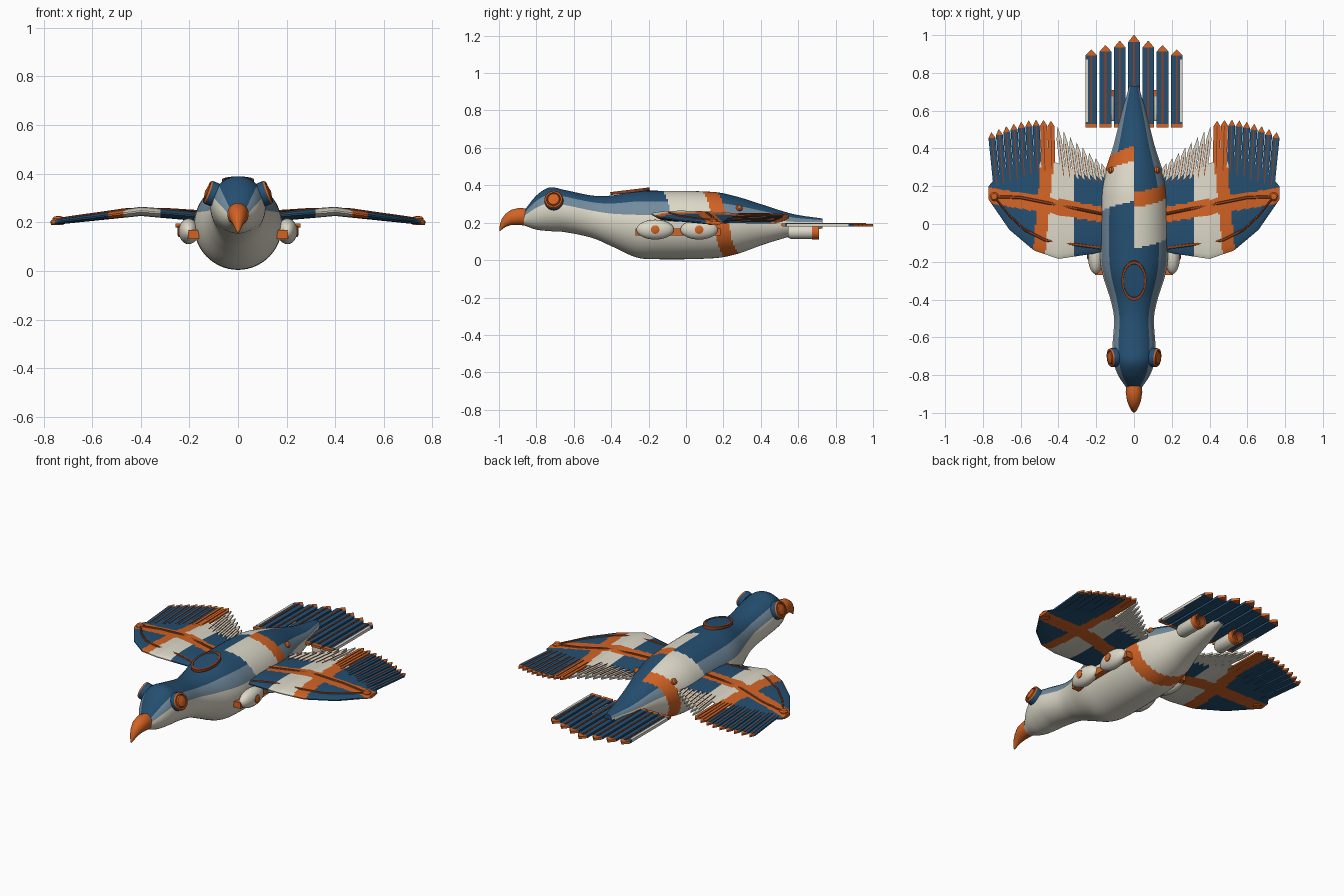
import bpy, bmesh, math
from mathutils import Vector, Matrix

if "Cube" in bpy.data.objects:
    bpy.data.objects.remove(bpy.data.objects["Cube"])

BLUE, SLATE, CREAM, ORANGE, RUST = range(5)
MATS = []
for name, col in (("deep blue", (0.018, 0.078, 0.165)), ("slate grey", (0.17, 0.26, 0.34)),
                  ("cream", (0.72, 0.69, 0.58)), ("orange", (0.65, 0.125, 0.018)),
                  ("rust", (0.27, 0.055, 0.014))):
    m = bpy.data.materials.new(name)
    m.diffuse_color = (*col, 1)
    m.use_nodes = True
    m.node_tree.nodes["Principled BSDF"].inputs["Base Color"].default_value = m.diffuse_color
    MATS.append(m)


def finish(name, bm, rule=None, mirror=False, angle=35):
    """Turn a bmesh into an object, colouring faces by an optional rule on their centres."""
    bmesh.ops.recalc_face_normals(bm, faces=bm.faces)
    for f in bm.faces:
        f.smooth = True
        if rule:
            f.material_index = rule(f.calc_center_median())
    me = bpy.data.meshes.new(name)
    bm.to_mesh(me)
    bm.free()
    for m in MATS:
        me.materials.append(m)
    me.set_sharp_from_angle(angle=math.radians(angle))
    ob = bpy.data.objects.new(name, me)
    bpy.context.collection.objects.link(ob)
    if mirror:
        mod = ob.modifiers.new("mirror", 'MIRROR')
        mod.use_mirror_merge = False
    return ob


def loft(bm, rings, mats=None):
    """Skin closed rings in order and cap both ends; mats gives one colour per segment."""
    mats = mats or [BLUE] * (len(rings) - 1)
    vs = [[bm.verts.new(p) for p in r] for r in rings]
    n = len(vs[0])
    for k in range(len(vs) - 1):
        for i in range(n):
            j = (i + 1) % n
            bm.faces.new((vs[k][i], vs[k][j], vs[k+1][j], vs[k+1][i])).material_index = mats[k]
    bm.faces.new(vs[0]).material_index = mats[0]
    bm.faces.new(vs[-1]).material_index = mats[-1]


def lathe(bm, profile, centre, axis, mats, n=28):
    """Turn (radius, height) points about an axis through centre."""
    M = Matrix.Translation(centre) @ Vector(axis).to_track_quat('Z', 'Y').to_matrix().to_4x4()
    loft(bm, [[M @ Vector((r * math.cos(2*math.pi*i/n), r * math.sin(2*math.pi*i/n), h))
               for i in range(n)] for r, h in profile], mats)


def ellipse(y, zc, w, h, n):
    return [Vector((w * math.sin(2*math.pi*i/n), y, zc + h * math.cos(2*math.pi*i/n)))
            for i in range(n)]


def lerp(tab, x):
    for (a, va), (b, vb) in zip(tab, tab[1:]):
        if x <= b:
            return va + (vb - va) * max(0, (x - a) / (b - a))
    return tab[-1][1]


# ---- body: y, top, bottom, half width
SEC = [(-0.865, .265, .185, .042), (-0.80, .345, .163, .085), (-0.73, .388, .155, .108),
       (-0.65, .375, .15, .114), (-0.5, .345, .118, .106), (-0.4, .345, .075, .125),
       (-0.27, .368, .016, .166), (-0.18, .371, .005, .18), (0.15, .364, .01, .176),
       (0.27, .34, .032, .155), (0.42, .293, .085, .108), (0.57, .247, .13, .07),
       (0.73, .222, .17, .025)]


def section(y):
    i = max(k for k in range(len(SEC) - 1) if SEC[k][0] <= y + 1e-6)
    h = SEC[i+1][0] - SEC[i][0]
    t = (y - SEC[i][0]) / h
    out = []
    for c in (1, 2, 3):
        def slope(k):
            a, b = SEC[max(k-1, 0)], SEC[min(k+1, len(SEC)-1)]
            return (b[c] - a[c]) / (b[0] - a[0])
        p, q = SEC[i][c], SEC[i+1][c]
        out.append(p*(2*t**3-3*t*t+1) + slope(i)*h*(t**3-2*t*t+t)
                   + q*(3*t*t-2*t**3) + slope(i+1)*h*(t**3-t*t))
    top, bot, w = out
    return (top + bot) / 2, w, (top - bot) / 2


def body_paint(c):
    # cream and orange belts wind once round the body; elsewhere blue back, slate flank, cream belly
    zc, w, h = section(min(max(c.y, -0.865), 0.73))
    phi = math.atan2(c.x / w, (c.z - zc) / h) % (2 * math.pi)
    s = c.y - 0.25 * phi / (2 * math.pi)
    if 0.085 < s < 0.165:
        return ORANGE
    if -0.13 < s <= 0.085:
        return CREAM
    deg = math.degrees(min(phi, 2 * math.pi - phi))
    return BLUE if deg < 45 else SLATE if deg < 71 else CREAM


bm = bmesh.new()
N = 160
loft(bm, [ellipse(y, *section(y), 54) for y in (-0.865 + 1.595 * k / N for k in range(N + 1))])
finish("body", bm, body_paint)

# ---- hooked beak
bm = bmesh.new()
loft(bm, [ellipse(*r, 24) for r in ((-0.845, .228, .040, .046), (-0.89, .234, .044, .046),
     (-0.935, .228, .037, .041), (-0.965, .212, .026, .035), (-0.985, .192, .016, .029),
     (-0.995, .172, .007, .017), (-0.998, .157, .002, .003))], [ORANGE] * 6)
finish("beak", bm)

# ---- eyes
bm = bmesh.new()
lathe(bm, [(.05, -.02), (.05, .008), (.046, .016), (.038, .016), (.034, .012), (.03, .018), (.001, .024)],
      (.113, -.707, .320), (1, -.1, .38), [BLUE, ORANGE, ORANGE, RUST, ORANGE, ORANGE])
finish("eye", bm, mirror=True)

# ---- oval canopy plate on the back
bm = bmesh.new()
lathe(bm, [(.066, -.012), (.066, .004), (.056, .004), (.055, .002), (.001, .004)],
      (0, 0, 0), (0, 0, 1), [RUST, RUST, BLUE, BLUE], 40)
bm.transform(Matrix.Translation((0, -.30, .372)) @ Matrix.Rotation(.12, 4, 'X')
             @ Matrix.Diagonal((1, 1.6, 1, 1)))
finish("canopy", bm)

# ---- wings
LEAD = [(.12, -.13), (.2, -.155), (.4, -.185), (.53, -.14), (.66, -.03), (.77, .13)]
TRAIL = [(.12, .26), (.3, .28), (.45, .34), (.6, .31), (.72, .26), (.77, .20)]
RISE = [(.12, .222), (.40, .245), (.77, .198)]
THICK = [(.12, .018), (.40, .016), (.77, .007)]


def wing_ring(x, n=44):
    a, b, z, t = (lerp(tab, x) for tab in (LEAD, TRAIL, RISE, THICK))
    pts = [(k / n, math.sin(math.pi * (k / n) ** .6) * t + .003) for k in range(n + 1)]
    return ([Vector((x, a + (b - a) * u, z + h)) for u, h in pts]
            + [Vector((x, a + (b - a) * u, z - h)) for u, h in reversed(pts)])


def wing_paint(c):
    if abs(c.y - (.05 + .17 * (c.x - .17))) < .042 or abs(c.x - (.488 - .09 * c.y)) < .033:
        return ORANGE
    return CREAM if .32 < c.x < .5 else BLUE


bm = bmesh.new()
loft(bm, [wing_ring(.12 + .65 * k / 72) for k in range(73)])
finish("wing", bm, wing_paint, mirror=True)


def feather(bm, base, tip, w, colour, tip_colour, base_colour=None, thick=.005, tip_at=.9):
    """Flat pointed plate with coloured tip and a raised rust rib."""
    base, tip = Vector(base), Vector(tip)
    d = tip - base
    side = Vector((d.y, -d.x, 0)).normalized()
    up = Vector((0, 0, 1))

    def ring(t, w, h, lift=0):
        c = base + d * t + up * lift
        return [c + side*w + up*h, c - side*w + up*h, c - side*w - up*h, c + side*w - up*h]
    stops = [(0, w), (.045, w), (tip_at, w), (1, w * .06)]
    loft(bm, [ring(t, v, thick) for t, v in stops],
         [colour if base_colour is None else base_colour, colour, tip_colour])
    loft(bm, [ring(t, w * .14, thick * .6, thick) for t in (.05, tip_at)], [RUST])


# ---- wing feathers: blue outer fan and cream inner fan
bm = bmesh.new()
for i in range(9):
    u = i / 8
    bx, tx = .725 - .29 * u, .755 - .315 * u
    feather(bm, (bx, .19 + .09 * u, lerp(RISE, bx) + .002 * (i % 2)),
            (tx, .485 + .065 * math.sin(u * 2.0), lerp(RISE, tx)),
            .0185, ORANGE if i > 6 else BLUE, ORANGE)
finish("outer_wing_feathers", bm, mirror=True)
bm = bmesh.new()
for i in range(8):
    u = i / 7
    bx, tx = .37 - .225 * u, .405 - .235 * u
    feather(bm, (bx, .24 - .04 * u, lerp(RISE, bx)),
            (tx, .515 - .195 * u, lerp(RISE, tx)), .0135, CREAM, CREAM, tip_at=.75)
finish("inner_wing_feathers", bm, mirror=True)

# ---- raised spars and tip knob on the wing
bm = bmesh.new()
for path in ([(.15, .05), (.3, .08), (.45, .11), (.6, .14), (.74, .145)],
             [(.15, -.13), (.3, -.11), (.47, -.085), (.58, -.03), (.66, .045), (.74, .145)]):
    rings = []
    for x, y in path:
        a, b = lerp(LEAD, x), lerp(TRAIL, x)
        z = lerp(RISE, x) + .003 + lerp(THICK, x) * math.sin(math.pi * max((y-a)/(b-a), 0) ** .6)
        rings.append([Vector((x, y + .008 * math.cos(q * math.pi / 4), z + .006 * math.sin(q * math.pi / 4)))
                      for q in range(8)])
    loft(bm, rings, [RUST] * (len(path) - 1))
lathe(bm, [(.023, -.014), (.023, .014), (.016, .022), (.001, .024)], (.74, .145, .202), (0, 0, 1), [ORANGE] * 3)
finish("wing_spars", bm, mirror=True)

# ---- tail fan of seven feathers
bm = bmesh.new()
for i in range(-3, 4):
    x, tip = i * .0755, 1.0 - .023 * abs(i) - (.008 if i else 0)
    feather(bm, (x, .51, .188), (x, tip, .186), .031, BLUE, ORANGE, ORANGE, .007, .925)
    if abs(i) == 3:   # pale outer vane
        loft(bm, [[Vector((x + math.copysign(a, x), y, .188 + h)) for a, h in
                   ((.018, .008), (.0315, .008), (.0315, -.008), (.018, -.008))] for y in (.54, .87)], [CREAM])
finish("tail_feathers", bm)

# ---- side pods on an orange rail, with outward bosses
bm = bmesh.new()
for y in (-.165, .07):
    prof = [(max(.053 * math.sin(math.pi * k / 14), .001), -.1 * math.cos(math.pi * k / 14)) for k in range(15)]
    lathe(bm, prof, (0, 0, 0), (0, 1, 0), [CREAM] * 14)
    new = [v for v in bm.verts if not v.tag]
    for v in new:
        v.co = Vector((v.co.x * .78 + .203, v.co.y + y, v.co.z + .163))
        v.tag = True
    lathe(bm, [(.023, -.012), (.023, .004), (.014, .008), (.001, .008)], (.241, y, .163), (1, 0, 0), [ORANGE] * 3, 20)
    for v in bm.verts:
        v.tag = True
loft(bm, [[Vector((.19 + a, y, .15 + b)) for a, b in ((.016, .018), (-.03, .018), (-.03, -.018), (.016, -.018))]
          for y in (-.27, .185)], [ORANGE])
finish("side_pods", bm, mirror=True)

# ---- tail thrusters under the fan
bm = bmesh.new()
lathe(bm, [(.03, 0), (.038, .015), (.038, .13), (.041, .13), (.041, .165), (.031, .165), (.026, .13), (.001, .13)],
      (.13, .545, .151), (0, 1, 0), [CREAM, CREAM, ORANGE, ORANGE, ORANGE, RUST, RUST])
finish("tail_thruster", bm, mirror=True)

# ---- small knobs on the rear flanks
bm = bmesh.new()
lathe(bm, [(.017, -.03), (.017, .006), (.01, .014), (.001, .015)], (.122, .285, .278), (1, 0, .6), [ORANGE] * 3, 18)
finish("flank_knob", bm, mirror=True)
